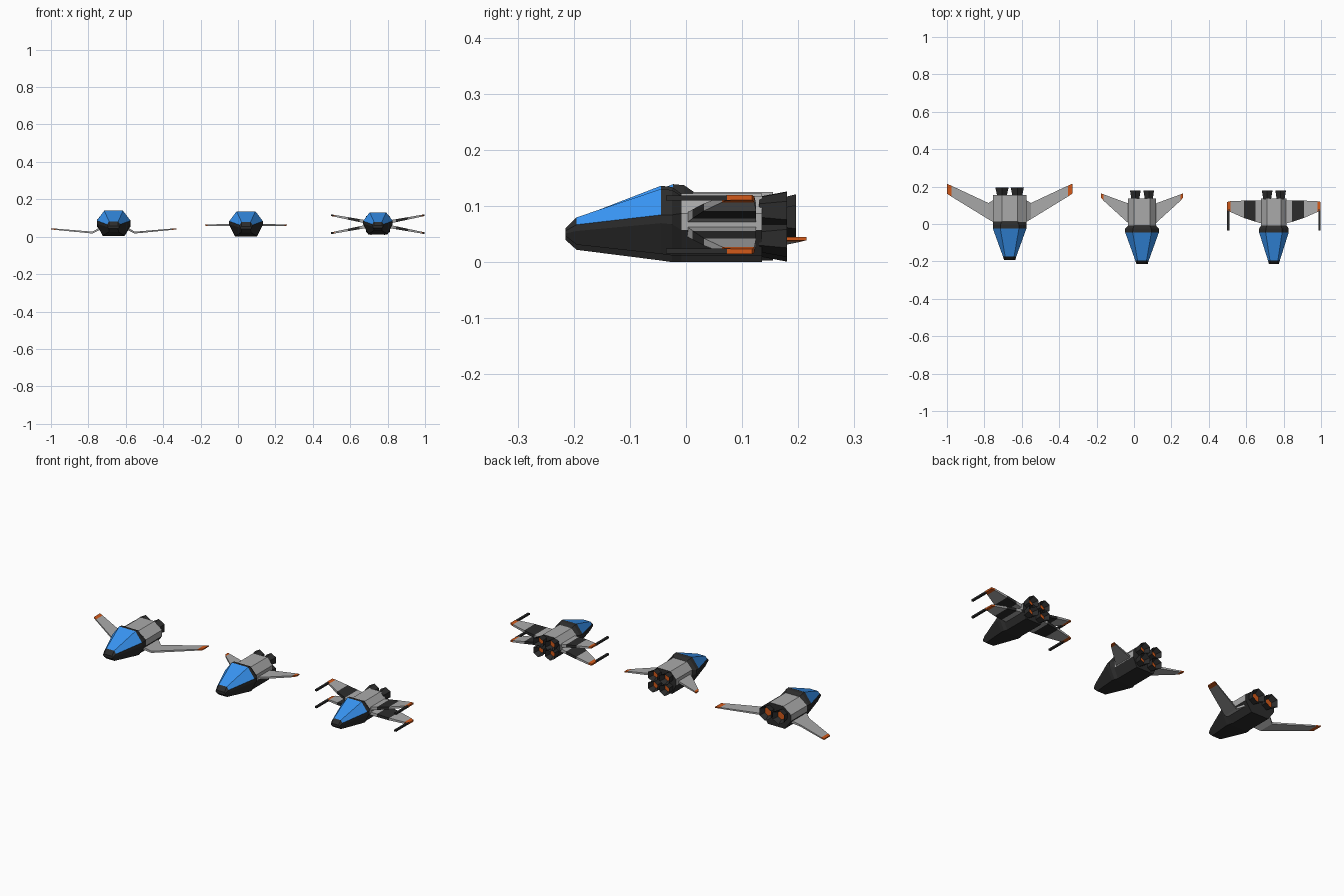
import bpy, bmesh
from math import pi
from mathutils import Matrix, Vector

if "Cube" in bpy.data.objects:
    bpy.data.objects.remove(bpy.data.objects["Cube"])


def mat(name, rgb):
    m = bpy.data.materials.new(name)
    m.diffuse_color = (*rgb, 1)
    m.use_nodes = True
    m.node_tree.nodes["Principled BSDF"].inputs["Base Color"].default_value = m.diffuse_color
    return m


GREY = mat("grey", (0.4, 0.4, 0.4))
DARK = mat("dark", (0.025, 0.025, 0.025))
BLUE = mat("blue", (0.04, 0.3, 0.9))
ORANGE = mat("orange", (0.65, 0.1, 0.01))
MATS = [GREY, DARK, BLUE, ORANGE]
G, D, B, O = range(4)


def finish(bm, name):
    bmesh.ops.recalc_face_normals(bm, faces=bm.faces)
    me = bpy.data.meshes.new(name)
    bm.to_mesh(me)
    bm.free()
    for m in MATS:
        me.materials.append(m)
    ob = bpy.data.objects.new(name, me)
    bpy.context.collection.objects.link(ob)
    return ob


def loft(name, rings, colour, caps=(D, D)):
    """Skin rings of points; colour(segment, side) picks the material slot."""
    bm = bmesh.new()
    vs = [[bm.verts.new(p) for p in r] for r in rings]
    n = len(vs[0])
    for s in range(len(vs) - 1):
        for i in range(n):
            j = (i + 1) % n
            f = bm.faces.new((vs[s][i], vs[s][j], vs[s + 1][j], vs[s + 1][i]))
            f.material_index = colour(s, i)
    bm.faces.new(vs[0]).material_index = caps[0]
    bm.faces.new(vs[-1]).material_index = caps[1]
    return finish(bm, name)


def section(st, cx, dy, sx, sz, z0):
    """Eight-sided hull section: y, top/mid/bottom half widths, four heights."""
    y, wt, wm, wb, zt, zu, zl, zb = st
    half = [(wb, zb), (wm, zl), (wm, zu), (wt, zt)]
    pts = half + [(-x, z) for x, z in reversed(half)]
    return [(cx + x * sx, y + dy, z0 + z * sz) for x, z in pts]


def hull(name, cx, body_w, dy=0, sx=1, sz=1, z0=0, end=0.135):
    # nose, canopy and collar
    front = [(-0.215, 0.024, 0.030, 0.024, 0.055, 0.050, 0.045, 0.040),
             (-0.195, 0.024, 0.036, 0.026, 0.078, 0.063, 0.050, 0.022),
             (-0.045, 0.050, 0.090, 0.058, 0.136, 0.083, 0.066, 0.003),
             (-0.025, 0.049, 0.090, 0.058, 0.134, 0.083, 0.064, 0.000),
             (-0.008, 0.042, body_w, 0.052, 0.122, 0.086, 0.052, 0.000)]
    loft(name + "_cockpit", [section(s, cx, dy, sx, sz, z0) for s in front],
         lambda s, i: B if s == 1 and i in (2, 3, 4) else D)
    # engine bay with grey upper plating
    bay = [(y, 0.042, body_w, 0.052, 0.122, 0.086, 0.052, 0.0) for y in (-0.01, end)]
    loft(name + "_body", [section(s, cx, dy, sx, sz, z0) for s in bay],
         lambda s, i: G if 1 <= i <= 5 else D)


def wings(name, cx, stations, colours):
    """Mirrored pair; station: x, leading y, trailing y, z, thickness."""
    for side, label in ((-1, "left"), (1, "right")):
        rings = [[(cx + side * x, yl, z - t / 2), (cx + side * x, yt, z - t / 2),
                  (cx + side * x, yt, z + t / 2), (cx + side * x, yl, z + t / 2)]
                 for x, yl, yt, z, t in stations]
        loft(f"{name}_{label}", rings, lambda s, i: colours[s], (colours[0], colours[-1]))


def engine(name, x, y0, y1, z, r, rz):
    # flared six-sided nozzle with a glowing recess
    bm = bmesh.new()
    rot = Matrix.Rotation(-pi / 2, 4, 'X')
    bmesh.ops.create_cone(bm, cap_ends=True, segments=6, radius1=0.72, radius2=1,
                          depth=y1 - y0, matrix=rot)
    for f in bm.faces:
        f.material_index = D
    bm.normal_update()
    back = max(bm.faces, key=lambda f: f.calc_center_median().y)
    bmesh.ops.inset_region(bm, faces=[back], thickness=0.15)
    bmesh.ops.translate(bm, verts=back.verts, vec=Vector((0, -0.6 * (y1 - y0), 0)))
    c = back.calc_center_median()
    for v in back.verts:
        v.co.x, v.co.z = c.x + (v.co.x - c.x) * 0.7, c.z + (v.co.z - c.z) * 0.7
    back.material_index = O
    bmesh.ops.scale(bm, vec=(r, 1, rz), verts=bm.verts)
    bmesh.ops.translate(bm, verts=bm.verts, vec=(x, (y0 + y1) / 2, z))
    finish(bm, name)


def box(name, c, size):
    bm = bmesh.new()
    bmesh.ops.create_cube(bm, size=1)
    bmesh.ops.scale(bm, vec=size, verts=bm.verts)
    bmesh.ops.translate(bm, verts=bm.verts, vec=c)
    for f in bm.faces:
        f.material_index = D
    finish(bm, name)


# Ship with drooped gull wings and two large engines
A = -0.665
hull("gull_ship", A, 0.09, dy=0.022, z0=0.003, end=0.133)
wings("gull_wing", A,
      [(0.07, 0.0, 0.14, 0.045, 0.014), (0.113, 0.025, 0.112, 0.022, 0.01),
       (0.312, 0.147, 0.205, 0.040, 0.007), (0.335, 0.162, 0.215, 0.042, 0.006)],
      [G, G, O])
for s in (-1, 1):
    engine(f"gull_engine_{s}", A + s * 0.041, 0.15, 0.196, 0.08, 0.041, 0.041)

# Ship with flat swept wings and four engines
C = 0.043
hull("dart_ship", C, 0.075)
wings("dart_wing", C,
      [(0.06, -0.008, 0.105, 0.062, 0.012), (0.205, 0.124, 0.158, 0.062, 0.008),
       (0.22, 0.142, 0.165, 0.062, 0.006)], [G, O])

# Ship with four crossed wings and tip guns
E = 0.748
hull("cross_ship", E, 0.077, sx=0.88, sz=0.87, z0=0.012)
for k, label in ((1, "upper"), (-1, "lower")):
    z = lambda x: 0.067 + k * (0.012 + (x - 0.06) * 0.19)
    wings(f"cross_wing_{label}", E,
          [(x, yl, yt, z(x), t) for x, yl, yt, t in
           ((0.055, 0.0, 0.125, 0.018), (0.098, 0.012, 0.125, 0.016),
            (0.16, 0.032, 0.125, 0.013), (0.232, 0.064, 0.122, 0.010),
            (0.25, 0.073, 0.118, 0.009))], [G, D, G, O])
    for s in (-1, 1):
        box(f"tip_gun_{label}_{s}", (E + s * 0.244, 0.022, z(0.244)), (0.012, 0.115, 0.009))

# Clustered engines on the four-engine ships
for name, cx, zs in (("dart", C, (0.034, 0.093)), ("cross", E, (0.042, 0.092))):
    for z in zs:
        for s in (-1, 1):
            engine(f"{name}_engine_{s}_{z}", cx + s * 0.036, 0.13, 0.18, z, 0.033, 0.033)
